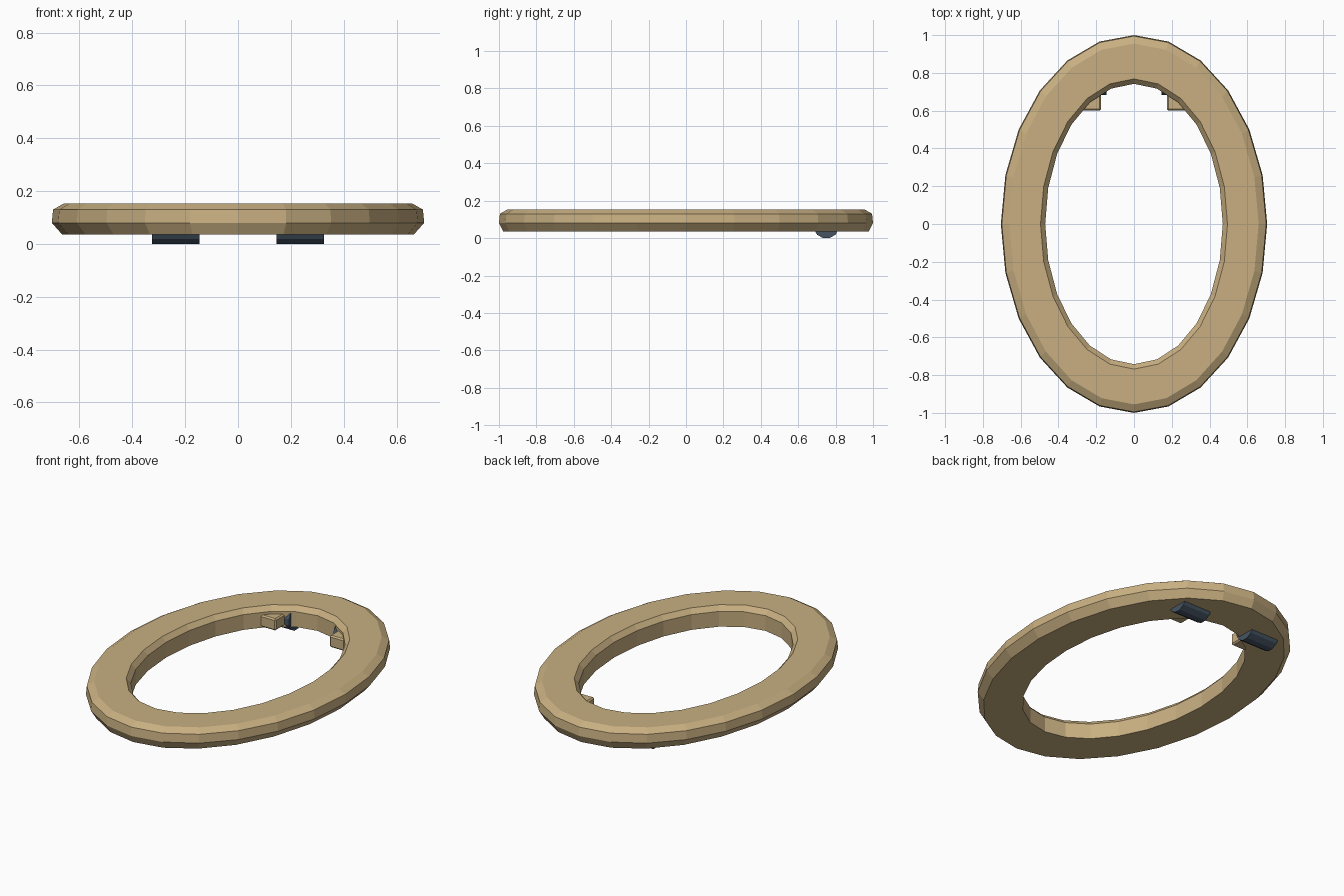
import bpy, bmesh, math
from mathutils import Matrix

if "Cube" in bpy.data.objects:
    bpy.data.objects.remove(bpy.data.objects["Cube"])


def material(name, rgb):
    m = bpy.data.materials.new(name)
    m.diffuse_color = (*rgb, 1)
    m.use_nodes = True
    m.node_tree.nodes["Principled BSDF"].inputs["Base Color"].default_value = m.diffuse_color
    return m


tan = material("tan", (0.58, 0.43, 0.22))
slate = material("dark slate", (0.06, 0.09, 0.125))


def finish(name, bm, mat):
    bmesh.ops.recalc_face_normals(bm, faces=bm.faces)
    me = bpy.data.meshes.new(name)
    bm.to_mesh(me)
    bm.free()
    me.materials.append(mat)
    ob = bpy.data.objects.new(name, me)
    bpy.context.collection.objects.link(ob)
    return ob


# Oval seat ring: cross-section (x radius, y radius, z) swept round an ellipse
profile = [(0.665, 0.977, 0.035), (0.705, 1.0, 0.08), (0.70, 0.995, 0.13),
           (0.66, 0.955, 0.153), (0.495, 0.768, 0.153),
           (0.47, 0.742, 0.125), (0.47, 0.742, 0.035)]
N = 24
bm = bmesh.new()
rings = []
for i in range(N):
    a = 2 * math.pi * i / N
    rings.append([bm.verts.new((rx * math.cos(a), ry * math.sin(a), z)) for rx, ry, z in profile])
for i in range(N):
    r, s = rings[i], rings[(i + 1) % N]
    for j in range(len(profile)):
        k = (j + 1) % len(profile)
        bm.faces.new((r[j], s[j], s[k], r[k]))
finish("seat_ring", bm, tan)

for side, sx in (("left", -1), ("right", 1)):
    # Hinge barrel lying along x
    bm = bmesh.new()
    bmesh.ops.create_cone(bm, cap_ends=True, segments=12, radius1=0.07, radius2=0.07, depth=0.18,
                          matrix=Matrix.Translation((sx * 0.235, 0.75, 0.068))
                          @ Matrix.Rotation(math.pi / 2, 4, 'Y') @ Matrix.Rotation(math.pi / 12, 4, 'Z'))
    finish("hinge_barrel_" + side, bm, slate)
    # Bevelled hinge arm
    bm = bmesh.new()
    bmesh.ops.create_cube(bm, size=1, matrix=Matrix.Translation((sx * 0.235, 0.69, 0.075))
                          @ Matrix.Diagonal((0.12, 0.18, 0.07, 1)))
    bmesh.ops.bevel(bm, geom=bm.edges[:], offset=0.008, segments=1, affect='EDGES')
    finish("hinge_arm_" + side, bm, tan)
